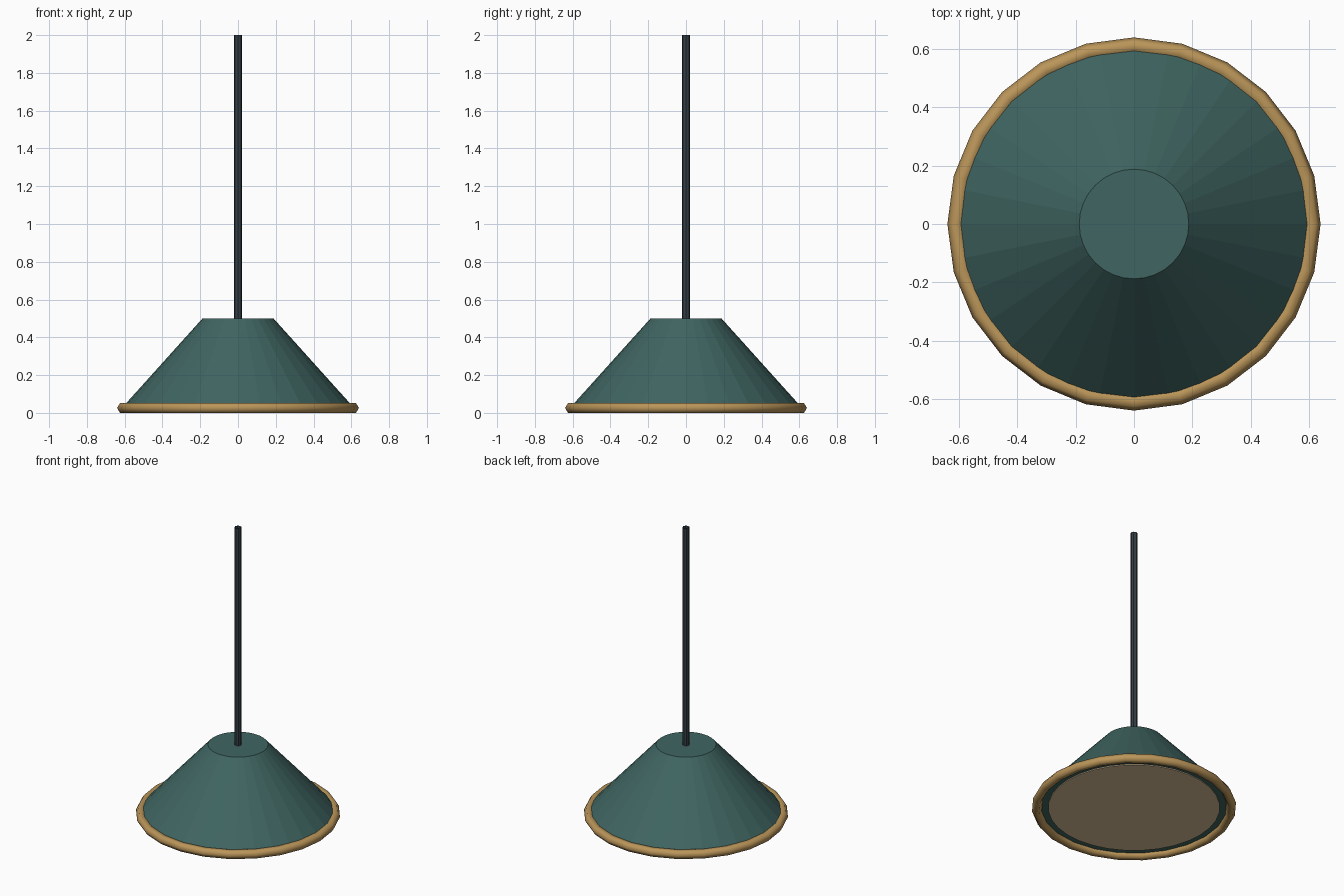
import bpy

if "Cube" in bpy.data.objects:
    bpy.data.objects.remove(bpy.data.objects["Cube"])


def finish(name, rgb, smooth=False):
    """Name the active object, colour it and set its shading."""
    obj = bpy.context.active_object
    obj.name = obj.data.name = name
    mat = bpy.data.materials.new(name + "_colour")
    mat.diffuse_color = (*rgb, 1.0)
    mat.use_nodes = True
    mat.node_tree.nodes["Principled BSDF"].inputs["Base Color"].default_value = mat.diffuse_color
    obj.data.materials.append(mat)
    if smooth:
        bpy.ops.object.shade_smooth()
    else:
        bpy.ops.object.shade_flat()
    return obj


# Lampshade: faceted truncated cone, closed top and bottom
z0, z1 = 0.026, 0.50
bpy.ops.mesh.primitive_cone_add(vertices=32, radius1=0.615, radius2=0.188,
                                depth=z1 - z0, location=(0, 0, (z0 + z1) / 2))
finish("shade", (0.05, 0.13, 0.12))

# Rim: six-sided ring around the lower edge
bpy.ops.mesh.primitive_torus_add(major_radius=0.61, minor_radius=0.03,
                                 major_segments=24, minor_segments=6,
                                 location=(0, 0, 0.026))
finish("rim", (0.49, 0.30, 0.10), smooth=True)

# Diffuser: thin disc just below the underside of the shade
bpy.ops.mesh.primitive_cylinder_add(vertices=32, radius=0.537, depth=0.02,
                                    location=(0, 0, 0.03))
finish("diffuser", (0.69, 0.53, 0.32))

# Hanging rod: open-ended tube
bpy.ops.mesh.primitive_cylinder_add(vertices=8, radius=0.022, depth=1.5,
                                    end_fill_type='NOTHING',
                                    location=(0, 0, 1.25))
finish("rod", (0.035, 0.05, 0.06))
